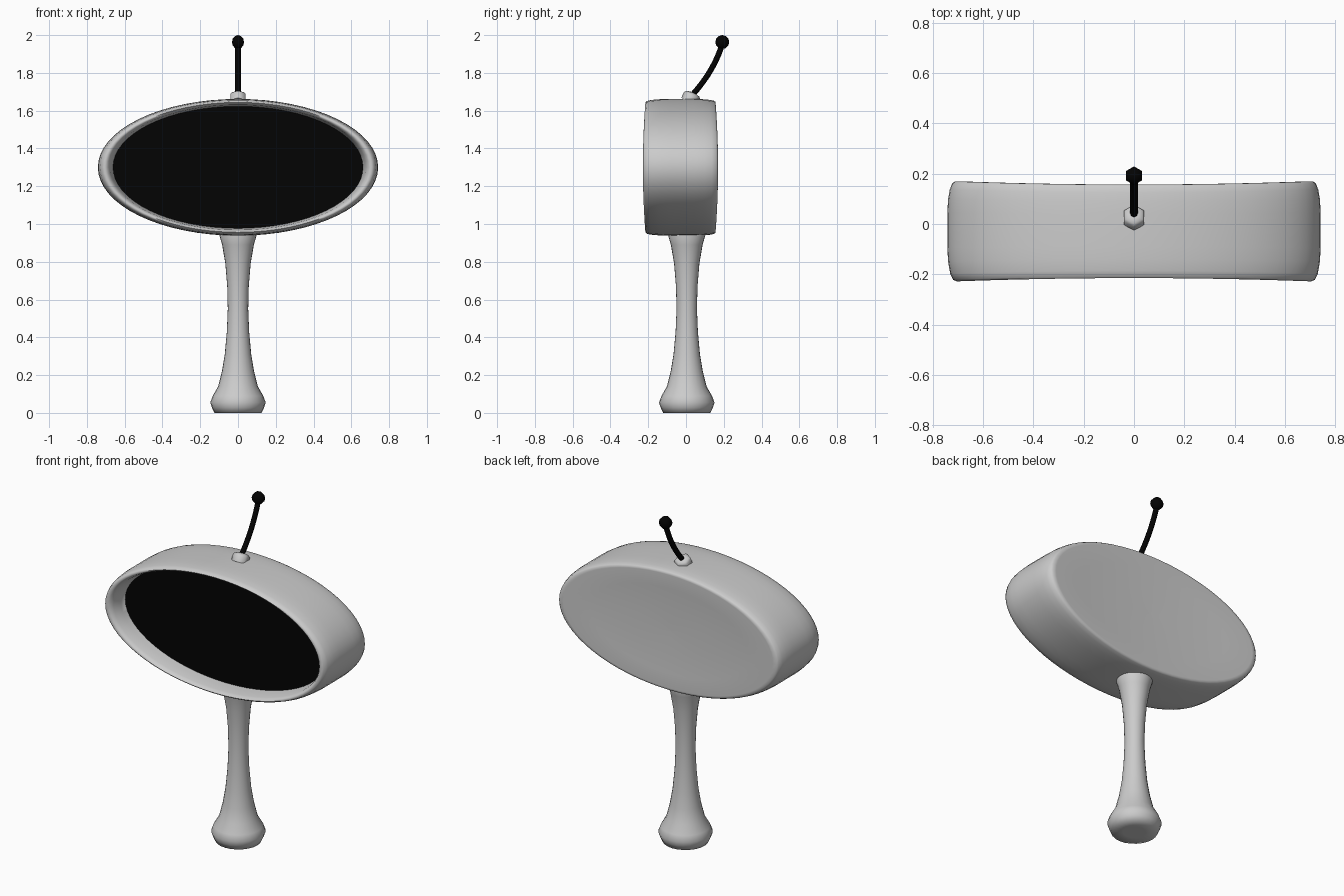
import bpy
from math import cos, sin, pi, radians
from mathutils import Vector, Matrix

if "Cube" in bpy.data.objects:
    bpy.data.objects.remove(bpy.data.objects["Cube"])


def loft(name, rings, angle=40, mat=None):
    """Skin a list of equal closed rings, capping both ends."""
    n = len(rings[0])
    verts = [p for r in rings for p in r]
    faces = [(i * n + j, i * n + (j + 1) % n, (i + 1) * n + (j + 1) % n, (i + 1) * n + j)
             for i in range(len(rings) - 1) for j in range(n)]
    faces += [tuple(reversed(range(n))), tuple(range(len(verts) - n, len(verts)))]
    me = bpy.data.meshes.new(name)
    me.from_pydata(verts, [], faces)
    ob = bpy.data.objects.new(name, me)
    bpy.context.collection.objects.link(ob)
    bpy.ops.object.select_all(action='DESELECT')
    ob.select_set(True)
    bpy.context.view_layer.objects.active = ob
    bpy.ops.object.mode_set(mode='EDIT')
    bpy.ops.mesh.select_all(action='SELECT')
    bpy.ops.mesh.normals_make_consistent(inside=False)
    bpy.ops.object.mode_set(mode='OBJECT')
    bpy.ops.object.shade_smooth_by_angle(angle=radians(angle))
    if mat:
        me.materials.append(mat)
    return ob


def lathe(name, profile, sides, origin=(0, 0, 0), tilt=0, angle=40, mat=None):
    """Revolve (radius, height) points around z, tilted about x."""
    m = Matrix.Translation(origin) @ Matrix.Rotation(tilt, 4, 'X')
    rings = [[m @ Vector((r * cos(pi / 2 + 2 * pi * j / sides),
                          r * sin(pi / 2 + 2 * pi * j / sides), z))
              for j in range(sides)] for r, z in profile]
    return loft(name, rings, angle, mat)


def oval(scale, y, n=64):
    """Ellipse facing the front; thickness grows slightly toward the sides."""
    pts = []
    for j in range(n):
        a = 2 * pi * j / n
        x = 0.742 * scale * cos(a)
        pts.append((x, -0.03 + (y + 0.03) * (1 + 0.07 * (x / 0.7) ** 2),
                    1.30 + 0.362 * scale * sin(a)))
    return pts


black = bpy.data.materials.new("black")
black.diffuse_color = (0.001, 0.001, 0.001, 1)
black.use_nodes = True
black.node_tree.nodes["Principled BSDF"].inputs["Base Color"].default_value = black.diffuse_color

# Oval shell: recess floor, inner wall, lip, outer wall, slightly dished back
shell = [(0.01, -0.10), (0.89, -0.10), (0.90, -0.14), (0.915, -0.19), (0.93, -0.208),
         (0.95, -0.215), (0.97, -0.208), (0.985, -0.185), (0.996, -0.14), (1.0, -0.09),
         (1.0, 0.04), (0.996, 0.09), (0.987, 0.125), (0.975, 0.147), (0.96, 0.156),
         (0.93, 0.157), (0.7, 0.151), (0.35, 0.146), (0.01, 0.144)]
loft("head_shell", [oval(s, y) for s, y in shell], 80)

# Dark panel set in the recess
loft("front_panel", [oval(s, y) for s, y in
                     [(0.01, -0.11), (0.5, -0.11), (0.893, -0.11), (0.893, -0.099),
                      (0.01, -0.099)]], mat=black)

# Waisted stand
lathe("stand", [(0.06, 0), (0.125, 0), (0.138, 0.028), (0.147, 0.055), (0.134, 0.09),
                (0.105, 0.14), (0.085, 0.22), (0.07, 0.31), (0.059, 0.43), (0.054, 0.55),
                (0.057, 0.67), (0.067, 0.79), (0.084, 0.89), (0.098, 0.938), (0.092, 0.97)], 24,
      origin=(0, 0.004, 0), angle=80)

# Antenna socket
lathe("antenna_socket", [(0.047, -0.03), (0.047, 0.005), (0.038, 0.016), (0.018, 0.021)], 6,
      origin=(0, 0.03, 1.675), tilt=radians(-25), angle=65)

# Curved antenna rod along a quadratic path
a, b, c = Vector((0, 0.035, 1.685)), Vector((0, 0.148, 1.81)), Vector((0, 0.193, 1.955))
rod = []
for i in range(11):
    t = i / 10
    p = a * (1 - t) ** 2 + b * 2 * t * (1 - t) + c * t * t
    d = ((b - a) * (1 - t) + (c - b) * t).normalized()
    side = d.cross(Vector((1, 0, 0)))
    rod.append([p + 0.015 * (cos(pi * k / 4) * Vector((1, 0, 0)) + sin(pi * k / 4) * side)
                for k in range(8)])
loft("antenna_rod", rod, 60, black)

# Antenna tip
lathe("antenna_tip", [(0.037 * max(sin(pi * k / 6), 0.02), -0.037 * cos(pi * k / 6))
                      for k in range(7)], 6, origin=(0, 0.192, 1.963), angle=65, mat=black)
